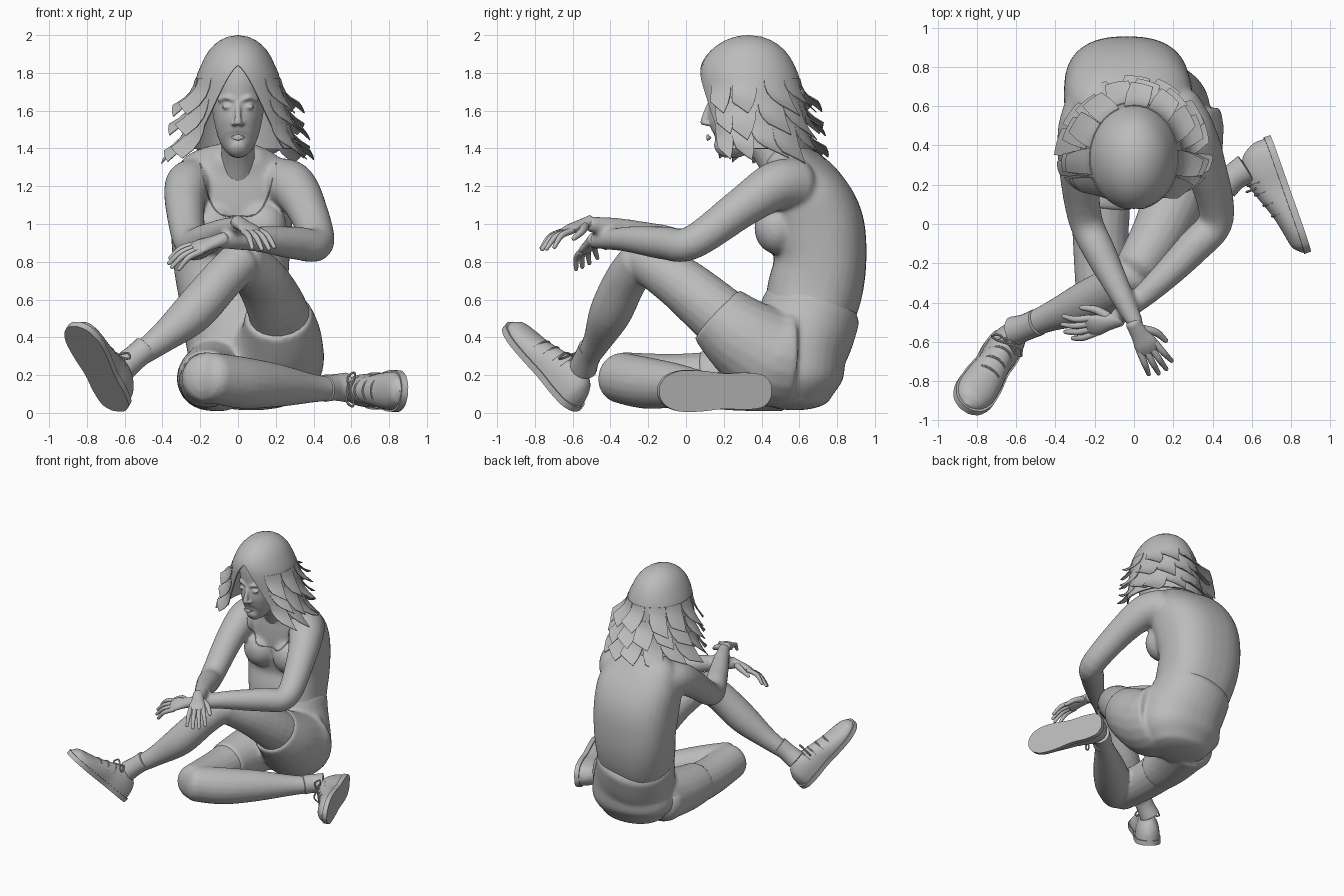
import bpy, bmesh, math, random
from mathutils import Vector, Matrix
from mathutils.bvhtree import BVHTree

random.seed(4)
if "Cube" in bpy.data.objects:
    bpy.data.objects.remove(bpy.data.objects["Cube"])

clay = bpy.data.materials.new("clay_grey")
clay.use_nodes = True
clay.diffuse_color = (.5, .5, .5, 1)
clay.node_tree.nodes["Principled BSDF"].inputs["Base Color"].default_value = (.5, .5, .5, 1)


def finish(name, bm, voxel=0, smooth=4, thick=0):
    """Turn a bmesh into a shaded object, optionally fused or thickened."""
    bmesh.ops.recalc_face_normals(bm, faces=bm.faces)
    mesh = bpy.data.meshes.new(name)
    bm.to_mesh(mesh)
    bm.free()
    mesh.materials.append(clay)
    ob = bpy.data.objects.new(name, mesh)
    bpy.context.collection.objects.link(ob)
    if voxel:
        fuse = ob.modifiers.new("fuse", 'REMESH')
        fuse.mode = 'VOXEL'
        fuse.voxel_size = voxel
        relax = ob.modifiers.new("relax", 'SMOOTH')
        relax.iterations = smooth
    if thick:
        ob.modifiers.new("thickness", 'SOLIDIFY').thickness = thick
    if voxel or thick:
        deps = bpy.context.evaluated_depsgraph_get()
        ob.data = bpy.data.meshes.new_from_object(ob.evaluated_get(deps))
        ob.modifiers.clear()
        if not ob.data.materials:
            ob.data.materials.append(clay)
    bpy.ops.object.select_all(action='DESELECT')
    ob.select_set(True)
    bpy.context.view_layer.objects.active = ob
    bpy.ops.object.shade_smooth_by_angle(angle=math.radians(40))
    return ob


def resample(rows, steps):
    """Catmull-Rom interpolation of rows of numbers."""
    out = []
    for i in range(len(rows) - 1):
        p, q, r, s = (Vector(rows[min(max(i + k, 0), len(rows) - 1)]) for k in (-1, 0, 1, 2))
        for j in range(steps):
            t = j / steps
            out.append(q + (r - p) * t / 2 + (2 * p - 5 * q + 4 * r - s) * t * t / 2
                       + (3 * q - p - 3 * r + s) * t ** 3 / 2)
    return out + [Vector(rows[-1])]


def skin(bm, rings):
    """Loft closed rings of points and cap both ends."""
    loops = [[bm.verts.new(p) for p in ring] for ring in rings]
    n = len(loops[0])
    for a, b in zip(loops, loops[1:]):
        for i in range(n):
            bm.faces.new((a[i], a[(i + 1) % n], b[(i + 1) % n], b[i]))
    bm.faces.new(loops[0])
    bm.faces.new(loops[-1])


def tube(bm, rows, hint=(0, 0, 1), cap=.6, sides=20, steps=5, power=1):
    """Rounded limb through rows of x, y, z, radius and optional second radius."""
    rows = [tuple(r) + (r[-1],) * (5 - len(r)) for r in rows]
    path = resample(rows, steps)
    spots = [Vector(p[:3]) for p in path]
    frames = []
    for i, p in enumerate(path):
        t = (spots[min(i + 1, len(spots) - 1)] - spots[max(i - 1, 0)]).normalized()
        frames.append((spots[i], t, p[3], p[4]))

    def dome_end(frame, sign):
        c, t, ra, rb = frame
        bend = [math.radians(d) for d in (25, 50, 70, 84)]
        return [(c + t * sign * cap * min(ra, rb) * math.sin(a), t,
                 ra * math.cos(a), rb * math.cos(a)) for a in bend]

    def soft(v):
        return math.copysign(abs(v) ** power, v)

    frames = dome_end(frames[0], -1)[::-1] + frames + dome_end(frames[-1], 1)
    turn = [math.tau * k / sides for k in range(sides)]
    rings = []
    for c, t, ra, rb in frames:
        side = t.cross(Vector(hint)).normalized()
        other = side.cross(t)
        rings.append([c + side * ra * soft(math.cos(a)) + other * rb * soft(math.sin(a)) for a in turn])
    skin(bm, rings)


def ball(bm, centre, size):
    m = Matrix.Translation(centre) @ Matrix.Diagonal((*size, 1))
    bmesh.ops.create_uvsphere(bm, u_segments=20, v_segments=12, radius=1, matrix=m)


# Torso with both arms
FORE = (0, 1, 0)
bm = bmesh.new()
tube(bm, [(.02, .6, .2, .26, .2), (.02, .62, .4, .27, .22), (-.02, .675, .62, .29, .25),
          (-.035, .71, .8, .308, .245), (-.035, .685, 1, .322, .255), (-.025, .62, 1.17, .325, .22),
          (-.005, .545, 1.3, .275, .15), (0, .48, 1.37, .14, .09)], FORE, cap=.3, sides=32, power=.82)
for s in (-1, 1):
    ball(bm, (s * .13, .48, .98), (.13, .12, .14))
tube(bm, [(.21, .58, 1.21, .14), (.285, .47, 1.2, .13), (.36, .3, 1.09, .108), (.42, .03, .9, .09),
          (.3, -.12, .9, .088), (.1, -.32, .92, .067), (-.1, -.49, .91, .042)])
tube(bm, [(-.22, .58, 1.21, .14), (-.265, .47, 1.2, .125), (-.28, .3, 1.09, .105), (-.25, .03, .9, .088),
          (-.17, -.15, .92, .082), (-.07, -.35, .97, .062), (.01, -.51, 1, .042)])
torso = finish("torso_and_arms", bm, .012, 16)

# Vest neckline laid on the chest
bm = bmesh.new()
bm.from_mesh(torso.data)
chest = BVHTree.FromBMesh(bm)
bm.free()
hits = []
for i in range(-12, 13):
    u = i / 12
    hit = chest.ray_cast(Vector((.2 * u, .05, 1.04 + .28 * u ** 4)), Vector(FORE))[0]
    if hit:
        hits.append((*hit, .004))
bm = bmesh.new()
tube(bm, hits, (0, -.6, .8), sides=8, steps=2)
finish("vest_neckline", bm)

# Bare legs
bm = bmesh.new()
tube(bm, [(.24, .48, .28, .18), (.23, .22, .48, .165), (.14, -.02, .68, .142), (.02, -.22, .81, .117)])
tube(bm, [(.01, -.245, .8, .114), (-.09, -.32, .7, .113), (-.24, -.4, .53, .112),
          (-.42, -.47, .38, .076), (-.59, -.54, .26, .055)])
finish("raised_leg", bm, .012)
bm = bmesh.new()
tube(bm, [(-.14, .5, .19, .17), (-.16, .25, .18, .155), (-.17, -.05, .17, .143), (-.16, -.34, .185, .137)])
tube(bm, [(-.14, -.35, .187, .134), (.02, -.22, .16, .137), (.2, -.05, .145, .116),
          (.4, .14, .13, .075), (.54, .26, .13, .058)])
finish("folded_leg", bm, .012)

# Shorts
bm = bmesh.new()
tube(bm, [(.06, .58, .08, .25, .19), (.06, .58, .18, .325, .25), (.05, .59, .32, .32, .26),
          (.015, .63, .44, .302, .266), (-.012, .665, .55, .294, .264)], FORE, cap=.35, sides=32, power=.95)
tube(bm, [(.18, .54, .29, .265), (.2, .44, .305, .262), (.225, .3, .4, .22), (.213, .165, .52, .178)], cap=.03)
tube(bm, [(-.1, .5, .205, .2), (-.15, .27, .185, .175), (-.165, .08, .178, .155)], cap=.03)
finish("shorts", bm, .012, 16)

# Head with facial features
bm = bmesh.new()
tube(bm, [(0, .19, 1.395, .05, .055), (0, .225, 1.43, .088, .11), (0, .263, 1.5, .117, .157),
          (0, .3, 1.62, .14, .182), (0, .32, 1.75, .16, .2), (0, .33, 1.87, .14, .18),
          (0, .33, 1.93, .08, .1)], FORE, sides=32)
tube(bm, [(0, .51, 1.28, .1), (0, .44, 1.38, .088), (0, .34, 1.52, .088)], FORE)
tube(bm, [(0, .128, 1.64, .014), (0, .104, 1.58, .016), (0, .096, 1.535, .022)], FORE)
for s in (-1, 1):
    tube(bm, [(s * .02, .127, 1.655, .012), (s * .06, .133, 1.67, .012), (s * .1, .17, 1.655, .012)])
    ball(bm, (s * .055, .138, 1.62), (.032, .016, .013))
    ball(bm, (s * .02, .114, 1.53), (.015, .017, .012))
for z, r in ((1.468, .009), (1.45, .011)):
    tube(bm, [(-.042, .135, 1.458, .005), (0, .115, z, r), (.042, .135, 1.458, .005)])
finish("head", bm, .008, 3)


# Hair: a parted cap with three layers of blunt, flicked locks
def scalp(a, z, off=0):
    h = max(0, 2 - z)
    k = math.sqrt(1 - (1 - min(h / .25, 1)) ** 2)
    flare = max(0, h - .15)
    deep = .255 * k + .15 * flare + off if math.cos(a) < 0 else .275 * k - .12 * flare + off * .2
    return Vector((math.sin(a) * (.208 * k + .2 * flare + off), .335 - math.cos(a) * deep, z))


def hairline(a):
    d = abs(math.degrees(a))
    return 1.84 - .25 * (d / 34) ** 1.5 if d < 34 else max(1.4, 1.59 - .01 * (d - 34))


def sheet(bm, grid):
    rows = [[bm.verts.new(p) for p in row] for row in grid]
    for r, s in zip(rows, rows[1:]):
        for i in range(len(r) - 1):
            bm.faces.new((r[i], r[i + 1], s[i + 1], s[i]))


bm = bmesh.new()
around = [math.tau * i / 72 - math.pi for i in range(73)]
sheet(bm, [[scalp(a, 2 - (2 - hairline(a)) * (v / 14) ** 1.6) for a in around] for v in range(15)])
bmesh.ops.remove_doubles(bm, verts=bm.verts, dist=.0005)
finish("hair_cap", bm, thick=.01)

bm = bmesh.new()
for root, drop, count in ((1.77, .16, 9), (1.66, .17, 10), (1.53, .17, 11)):
    for i in range(count):
        a = math.radians(56 + 248 * (i + random.uniform(-.12, .12)) / (count - 1))
        lean, fall = random.uniform(-.1, .1), drop * random.uniform(.85, 1.1)
        grid = []
        for v in (0, .25, .5, .75, 1):
            half = .25 * (1 - .35 * v ** 3)
            grid.append([scalp(a + lean * v * v + u * half, root - fall * v - .03 * u * v,
                               .004 + .09 * v ** 2.5) for u in (-1, -.5, 0, .5, 1)])
        sheet(bm, grid)
finish("hair_locks", bm, thick=.005)


def axes(forward, up):
    d = Vector(forward).normalized()
    side = d.cross(Vector(up)).normalized()
    return d, side, side.cross(d)


# Hands
def hand(name, wrist, forward, up, thumb):
    d, side, top = axes(forward, up)

    def at(along, across, rise, *radii):
        return (*(Vector(wrist) + d * along + side * across + top * rise), *radii)

    bm = bmesh.new()
    tube(bm, [at(-.03, 0, 0, .038, .036), at(.04, 0, .005, .046, .03),
              at(.1, 0, .008, .06, .026), at(.14, 0, .004, .058, .02)], top)
    for j in (-1.5, -.5, .5, 1.5):
        reach = .16 - .012 * j * j
        tube(bm, [at(.12, j * .03, .004, .018), at(.13 + reach * .5, j * .038, .004, .016),
                  at(.13 + reach, j * .045, -.035, .011)], top, sides=10, cap=1)
    tube(bm, [at(.03, thumb * .03, -.005, .024), at(.08, thumb * .075, -.015, .02),
              at(.15, thumb * .095, -.03, .013)], top, sides=10, cap=1)
    finish(name, bm)


hand("left_hand", (-.1, -.49, .91), (-.27, -.06, -.1), (-.2, -.5, .8), 1)
hand("right_hand", (.01, -.53, 1), (.17, -.28, -.12), (.1, -.25, 1), -1)


# Shoes, each with sole, laces and a sock cuff
SHOE = [(-.015, .02, .08), (0, .05, .12), (.04, .08, .17), (.13, .09, .2), (.24, .086, .172),
        (.37, .1, .125), (.48, .1, .1), (.55, .075, .085), (.58, .045, .06), (.595, .015, .045)]


def shoe(side_name, heel, forward, up, cuff):
    d, side, top = axes(forward, up)

    def at(along, across, rise):
        return Vector(heel) + d * along + side * across + top * rise

    rows = resample(SHOE, 4)
    arc = [math.pi * k / 16 for k in range(17)]
    bm = bmesh.new()
    skin(bm, [[at(t, w * math.cos(a), .02 + (h - .02) * abs(math.sin(a)) ** .8) for a in arc]
              for t, w, h in rows])
    finish(side_name + "_shoe", bm)
    bm = bmesh.new()
    skin(bm, [[at(t * 1.03 - .008, x * (w + .008), z) for x, z in ((1, 0), (1, .035), (-1, .035), (-1, 0))]
              for t, w, h in rows])
    finish(side_name + "_sole", bm)
    bm = bmesh.new()
    for t, w, h in rows[14:21:2]:
        tube(bm, [(*at(t, x * w, h * z), .006) for x, z in
                  ((-.75, .7), (-.4, .93), (0, 1.01), (.4, .93), (.75, .7))], d, sides=8, steps=3)
    for s in (-1, 1):
        tube(bm, [(*at(.21, s * x, z), .006) for x, z in
                  ((0, .19), (.06, .205), (.09, .17), (.06, .165), (0, .19))], d, sides=8)
    finish(side_name + "_laces", bm)
    bm = bmesh.new()
    tube(bm, cuff, cap=.1)
    finish(side_name + "_sock", bm)


shoe("left", (-.64, -.595, .025), (-.21, -.33, .4), (.4, .55, .72),
     [(-.49, -.5, .34, .07), (-.55, -.525, .29, .068), (-.61, -.545, .24, .075)])
shoe("right", (.7, .43, .115), (.33, -.94, 0), (-.94, -.33, .05),
     [(.46, .19, .13, .072), (.51, .24, .135, .07), (.57, .28, .135, .078)])
